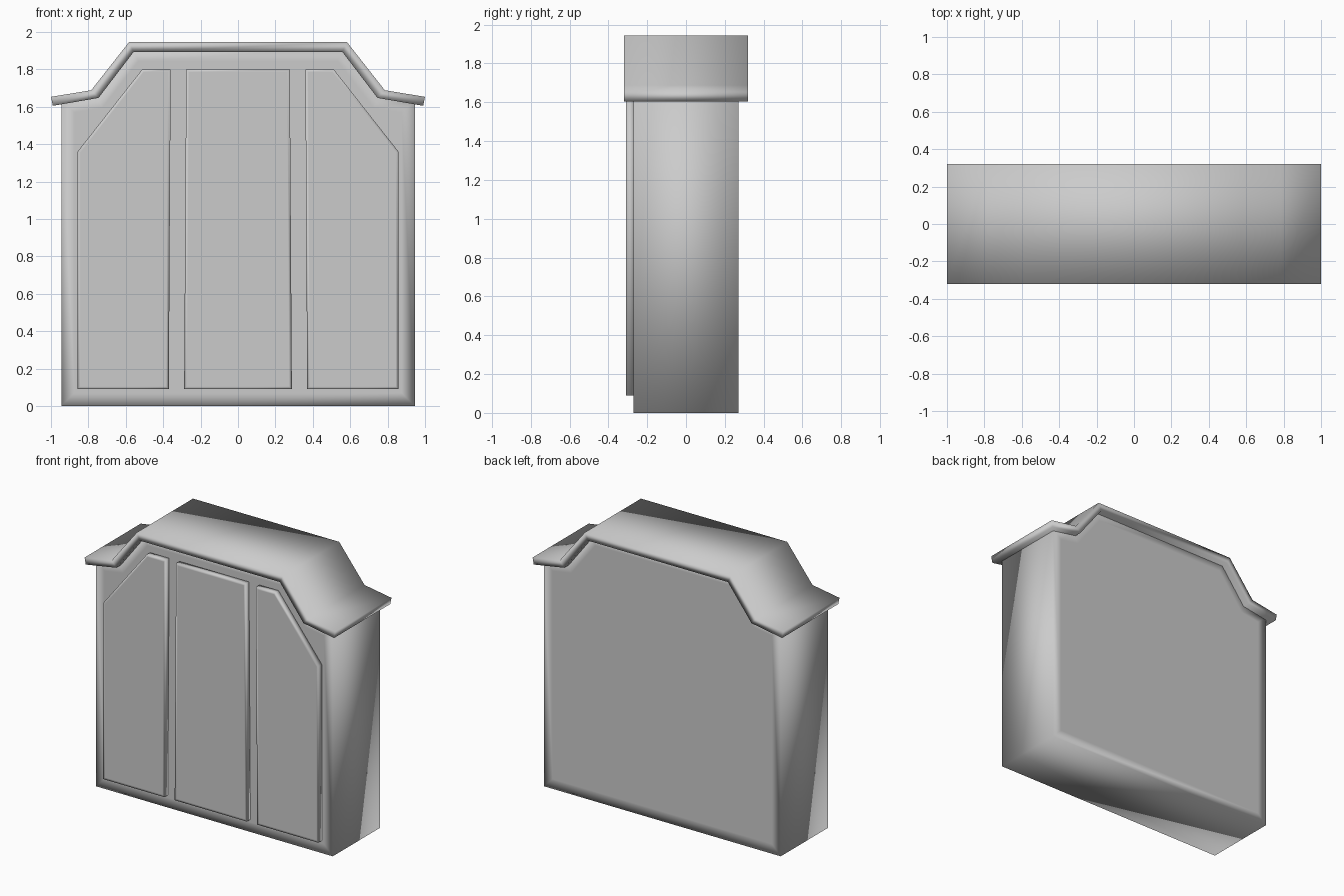
import bpy, bmesh

if "Cube" in bpy.data.objects:
    bpy.data.objects.remove(bpy.data.objects["Cube"])


def mirrored(half):
    """Close a right-hand half outline by mirroring it across x = 0."""
    return half + [(-x, z) for x, z in reversed(half)]


def prism(name, outline, y0, y1, inset=0.0, inset_back=True):
    """Extrude an x-z outline from y0 to y1, smooth shaded, with inset support loops."""
    bm = bmesh.new()
    front_verts = [bm.verts.new((x, y0, z)) for x, z in outline]
    back_verts = [bm.verts.new((x, y1, z)) for x, z in outline]
    front = bm.faces.new(front_verts)
    back = bm.faces.new(back_verts[::-1])
    n = len(outline)
    for i in range(n):
        j = (i + 1) % n
        bm.faces.new((front_verts[j], front_verts[i], back_verts[i], back_verts[j]))
    bmesh.ops.recalc_face_normals(bm, faces=bm.faces)
    if inset:
        caps = [front, back] if inset_back else [front]
        bmesh.ops.inset_individual(bm, faces=caps, thickness=inset, use_even_offset=True)
    for f in bm.faces:
        f.smooth = True
    mesh = bpy.data.meshes.new(name)
    bm.to_mesh(mesh)
    bm.free()
    obj = bpy.data.objects.new(name, mesh)
    bpy.context.collection.objects.link(obj)
    return obj


# Main cabinet body, its top tucked just inside the roof slab
body_half = [(0.945, 0), (0.945, 1.63), (0.765, 1.66), (0.567, 1.915)]
prism("cabinet_body", mirrored(body_half), -0.27, 0.27, inset=0.07)

# Bent roof slab with flared eaves
roof_half = [(0.99, 1.605), (1.0, 1.653), (0.785, 1.688), (0.583, 1.945)]
under_half = [(0.558, 1.893), (0.746, 1.647)]
roof = (roof_half + [(-x, z) for x, z in reversed(roof_half)]
        + [(-x, z) for x, z in reversed(under_half)] + under_half)
prism("roof", roof, -0.32, 0.32)

# Three raised front panels
prism("centre_panel", [(-0.288, 0.09), (0.288, 0.09), (0.277, 1.80), (-0.277, 1.80)],
      -0.31, -0.265, inset=0.015, inset_back=False)
side = [(0.37, 0.09), (0.858, 0.09), (0.858, 1.36), (0.512, 1.80), (0.36, 1.80)]
for label, s in (("right", 1), ("left", -1)):
    prism(label + "_panel", [(s * x, z) for x, z in side],
          -0.31, -0.265, inset=0.015, inset_back=False)
